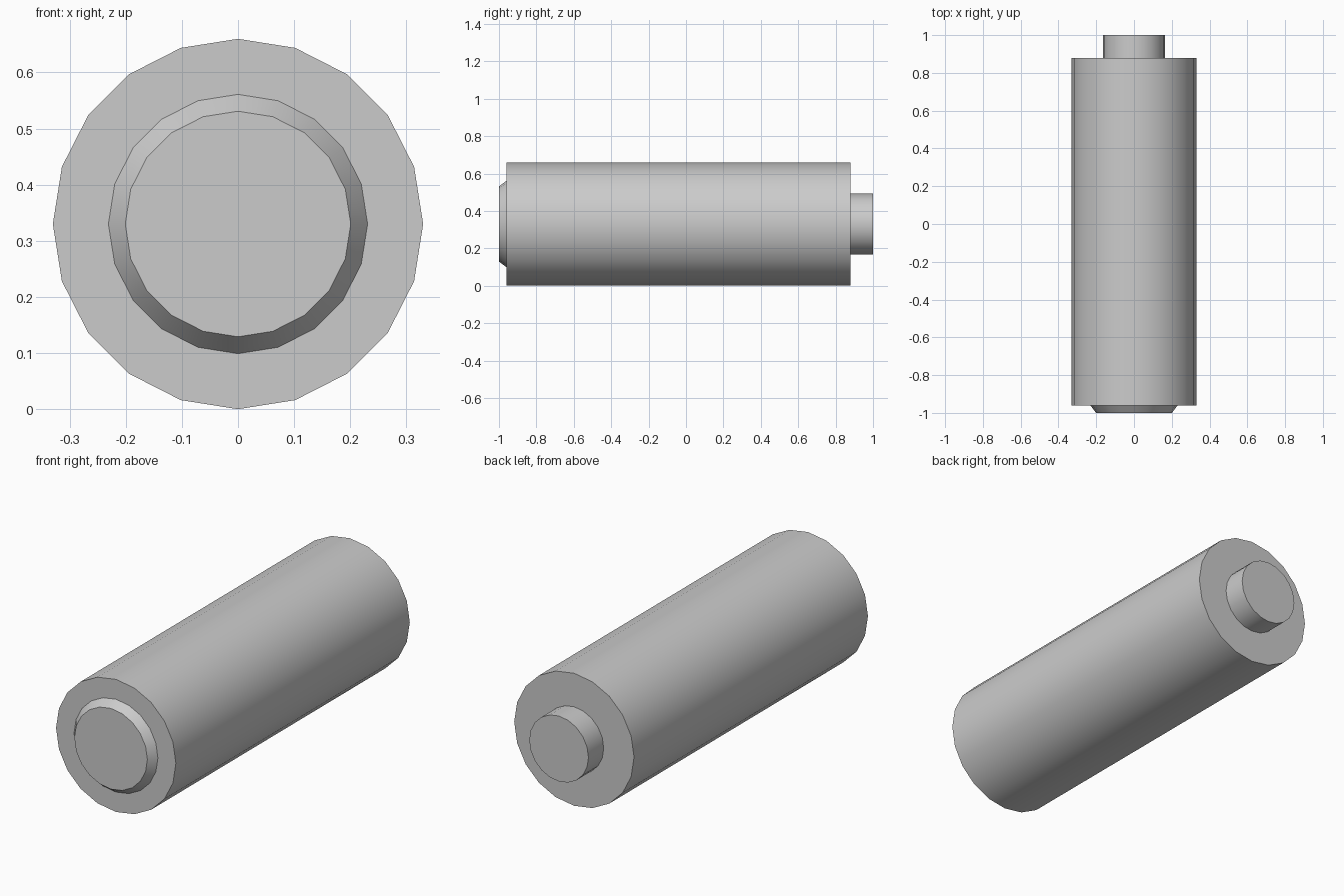
import bpy, bmesh
from math import sin, cos, pi, radians

if "Cube" in bpy.data.objects:
    bpy.data.objects.remove(bpy.data.objects["Cube"])

SIDES = 20
AXIS_Z = 0.33

# Profile along the length: (radius, y), front contact -> casing -> rear terminal
PROFILE = [
    (0.201, -1.00), (0.231, -0.96),   # bevelled front contact
    (0.33, -0.96), (0.33, 0.88),      # main casing
    (0.163, 0.88), (0.163, 1.00),     # rear terminal nub
]


def lathe_y(name, profile, sides, z):
    """Revolve a profile about a horizontal y axis and cap both ends."""
    bm = bmesh.new()
    rings = [[bm.verts.new((r * sin(2 * pi * i / sides), y,
                            z + r * cos(2 * pi * i / sides)))
              for i in range(sides)] for r, y in profile]
    for a, b in zip(rings, rings[1:]):
        for i in range(sides):
            j = (i + 1) % sides
            bm.faces.new((a[i], a[j], b[j], b[i]))
    bm.faces.new(rings[0])
    bm.faces.new(rings[-1])
    bmesh.ops.recalc_face_normals(bm, faces=bm.faces[:])
    mesh = bpy.data.meshes.new(name)
    bm.to_mesh(mesh)
    bm.free()
    obj = bpy.data.objects.new(name, mesh)
    bpy.context.collection.objects.link(obj)
    return obj


# Battery cell with smooth round sides and crisp end edges
cell = lathe_y("battery_cell", PROFILE, SIDES, AXIS_Z)
bpy.context.view_layer.objects.active = cell
cell.select_set(True)
bpy.ops.object.shade_smooth_by_angle(angle=radians(30))
